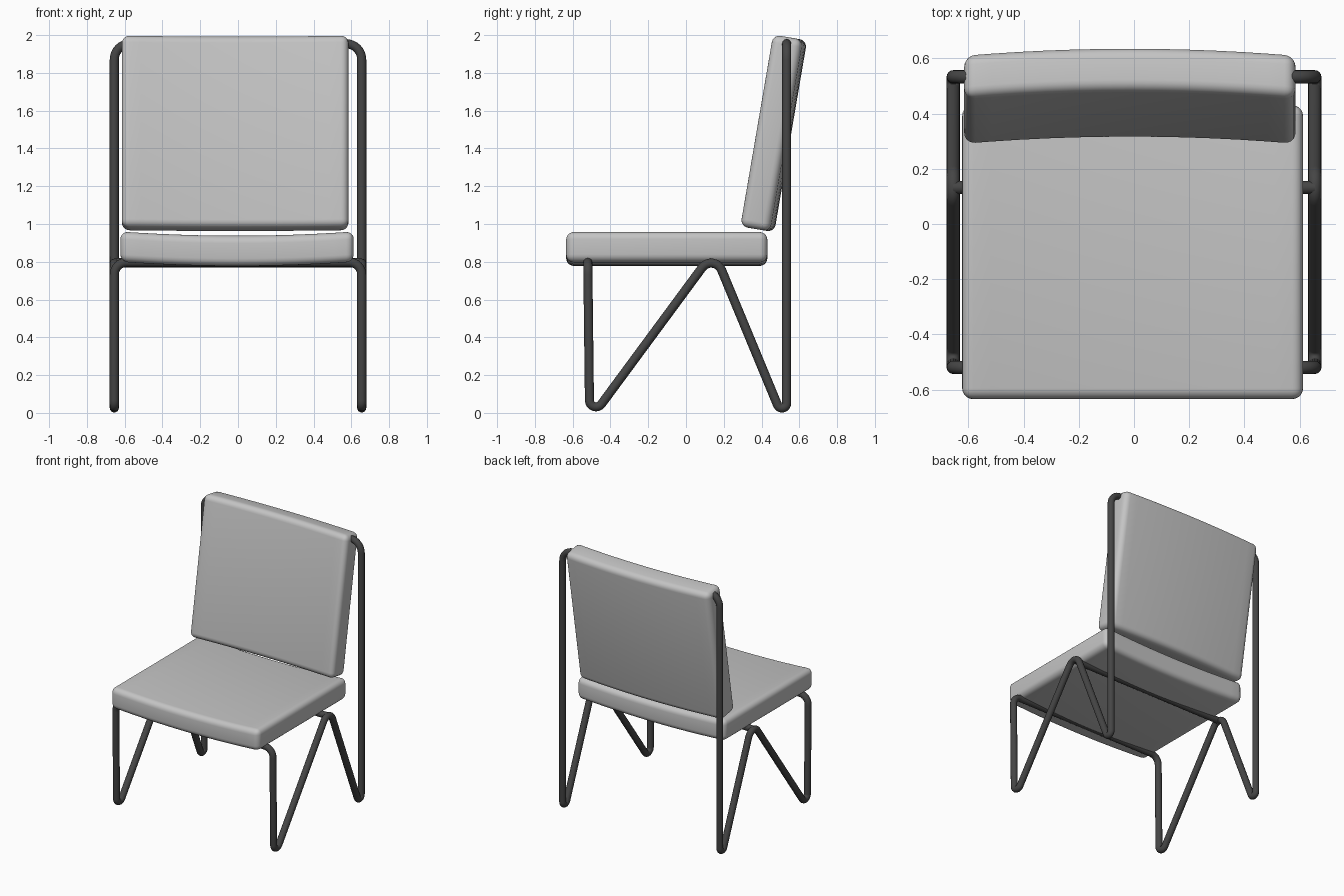
import bpy, bmesh
from math import radians, tan, sin, pi
from mathutils import Vector, Matrix

old = bpy.data.objects.get("Cube")
if old:
    bpy.data.objects.remove(old, do_unlink=True)


def make_material(name, rgb):
    mat = bpy.data.materials.new(name)
    mat.use_nodes = True
    mat.diffuse_color = (*rgb, 1)
    mat.node_tree.nodes["Principled BSDF"].inputs["Base Color"].default_value = (*rgb, 1)
    return mat


fabric = make_material("light grey fabric", (0.55, 0.55, 0.55))
metal = make_material("dark metal", (0.06, 0.06, 0.06))


def finish(name, bm, mat):
    bmesh.ops.recalc_face_normals(bm, faces=bm.faces)
    mesh = bpy.data.meshes.new(name)
    bm.to_mesh(mesh)
    bm.free()
    mesh.materials.append(mat)
    obj = bpy.data.objects.new(name, mesh)
    bpy.context.collection.objects.link(obj)
    bpy.ops.object.select_all(action='DESELECT')
    obj.select_set(True)
    bpy.context.view_layer.objects.active = obj
    bpy.ops.object.shade_smooth_by_angle(angle=radians(40))


def cushion(name, size, center, bow, tilt=0, rounding=0.04):
    """Rounded box whose middle is bowed along the given vector."""
    bm = bmesh.new()
    bmesh.ops.create_cube(bm, size=1)
    bmesh.ops.scale(bm, vec=size, verts=bm.verts)
    bmesh.ops.bevel(bm, geom=bm.edges[:], offset=rounding, segments=5,
                    profile=0.5, affect='EDGES')
    half = size[0] / 2
    for i in range(-5, 6):
        bmesh.ops.bisect_plane(bm, geom=bm.verts[:] + bm.edges[:] + bm.faces[:],
                               plane_co=(i / 6 * half, 0, 0), plane_no=(1, 0, 0))
    for v in bm.verts:
        v.co += Vector(bow) * (1 - (v.co.x / half) ** 2)
    bm.transform(Matrix.Translation(center) @ Matrix.Rotation(radians(tilt), 4, 'X'))
    finish(name, bm, fabric)


def fillet(corners, steps=8):
    """Turn (point, radius) corners into a path with circular bends."""
    path = []
    for i, (p, r) in enumerate(corners):
        p = Vector(p)
        if r == 0:
            path.append(p)
            continue
        a = (Vector(corners[i - 1][0]) - p).normalized()
        b = (Vector(corners[i + 1][0]) - p).normalized()
        half = a.angle(b) / 2
        center = p + (a + b).normalized() * r / sin(half)
        start = p + a * r / tan(half) - center
        end = p + b * r / tan(half) - center
        sweep = pi - 2 * half
        for k in range(steps + 1):
            t = k / steps
            path.append(center + (start * sin((1 - t) * sweep)
                                  + end * sin(t * sweep)) / sin(sweep))
    return path


def tube(name, path, radius=0.024, sides=16):
    """Sweep a circle along the path, carrying its frame round the bends."""
    bm = bmesh.new()
    rings = []
    tangent = (path[1] - path[0]).normalized()
    normal = tangent.orthogonal().normalized()
    for i, p in enumerate(path):
        new = (path[min(i + 1, len(path) - 1)] - path[max(i - 1, 0)]).normalized()
        normal.rotate(tangent.rotation_difference(new))
        tangent = new
        rings.append([bm.verts.new(p + Matrix.Rotation(2 * pi * k / sides, 3, tangent)
                                   @ normal * radius) for k in range(sides)])
    for r0, r1 in zip(rings, rings[1:]):
        for k in range(sides):
            j = (k + 1) % sides
            bm.faces.new((r0[k], r0[j], r1[j], r1[k]))
    bm.faces.new(rings[0])
    bm.faces.new(rings[-1])
    finish(name, bm, metal)


# Cushions
cushion("seat_cushion", (1.235, 1.065, 0.16), (-0.005, -0.102, 0.88), (0, 0, -0.022))
cushion("back_cushion", (1.2, 0.16, 1.03), (-0.015, 0.45, 1.482), (0, 0.026, 0), tilt=-9.7)

# One continuous bent tube: back post, rear V, front V, front bar, then mirrored
X = 0.655
side = [((0.5, 0.533, 1.955), 0),
        ((X, 0.533, 1.955), 0.085),
        ((X, 0.533, -0.075), 0.025),
        ((X, 0.148, 0.854), 0.06),
        ((X, -0.51, -0.038), 0.035),
        ((X, -0.52, 0.797), 0.065)]
other = [((-p[0], p[1], p[2]), r) for p, r in reversed(side)]
tube("bent_frame", fillet(side + other))

# Cross bar joining the two leg peaks
tube("rear_seat_bar", [Vector((-X, 0.132, 0.795)), Vector((X, 0.132, 0.795))])
